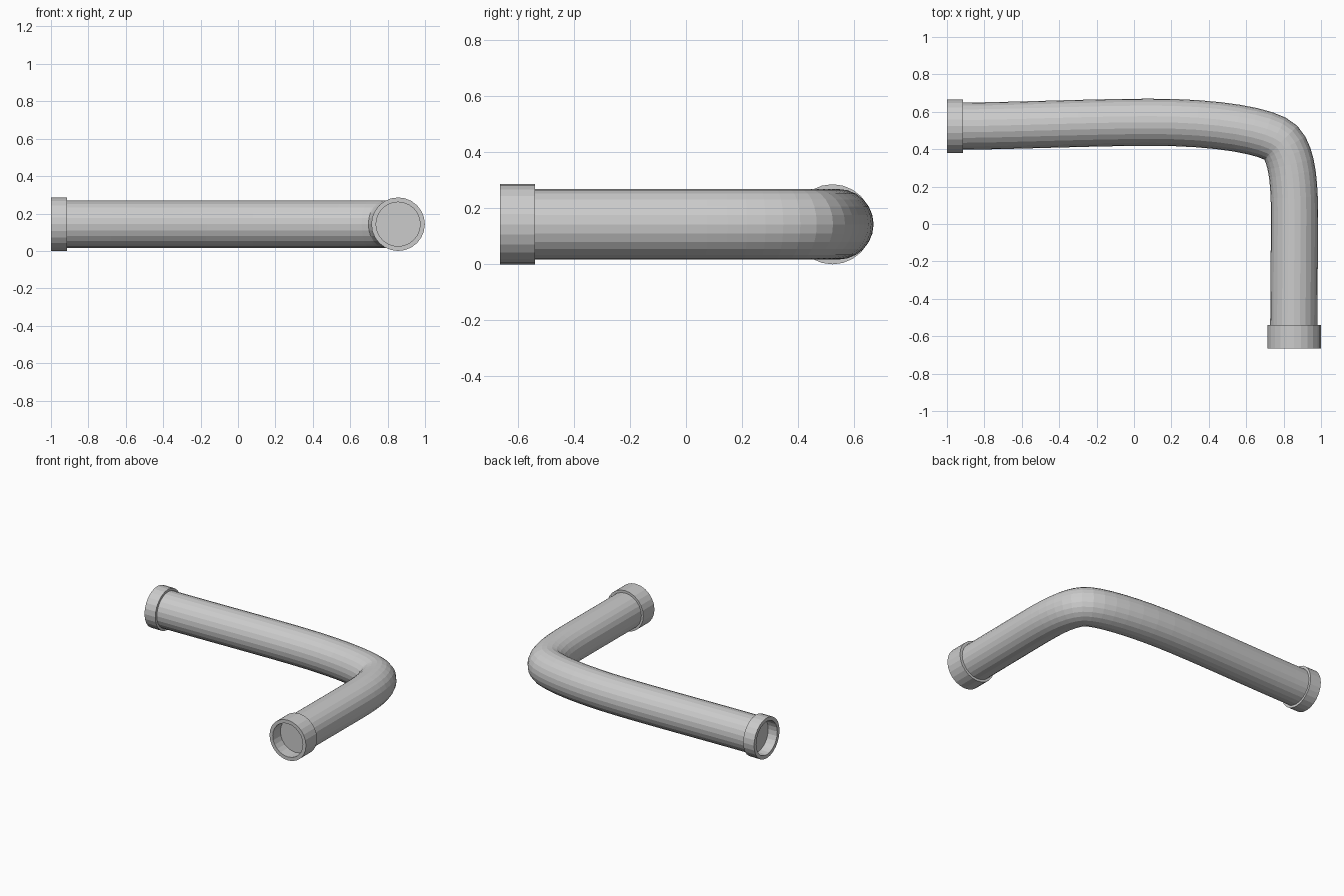
import bpy, bmesh, math
from mathutils import Matrix

if "Cube" in bpy.data.objects:
    bpy.data.objects.remove(bpy.data.objects["Cube"])

Z, SIDES = 0.143, 24
PIPE_R, COLLAR_R, BORE_R = 0.126, 0.143, 0.118


# Bent pipe: round section swept along a curve, capped inside the collars
def pipe(name, path):
    cu = bpy.data.curves.new(name, 'CURVE')
    cu.dimensions = '3D'
    cu.bevel_depth = PIPE_R
    cu.bevel_resolution = (SIDES - 4) // 2
    cu.use_fill_caps = True
    cu.resolution_u = 8
    sp = cu.splines.new('BEZIER')
    sp.bezier_points.add(len(path) - 1)
    for p, (co, hl, hr) in zip(sp.bezier_points, path):
        p.handle_left_type = p.handle_right_type = 'FREE'
        p.co, p.handle_left, p.handle_right = [(x, y, Z) for x, y in (co, hl, hr)]
    ob = bpy.data.objects.new(name, cu)
    bpy.context.collection.objects.link(ob)
    bpy.context.view_layer.objects.active = ob
    ob.select_set(True)
    bpy.ops.object.convert(target='MESH')
    for f in bpy.context.object.data.polygons:
        f.use_smooth = False
    bpy.ops.object.select_all(action='DESELECT')


# End collar: hollow ring from its open rim back along the local z axis
def collar(name, loc, rot, length):
    bm = bmesh.new()
    profile = [(COLLAR_R, 0), (COLLAR_R, length), (BORE_R, length), (BORE_R, 0)]
    rings = []
    for r, z in profile:
        rings.append([bm.verts.new((r * math.cos(a), r * math.sin(a), z))
                      for a in (2 * math.pi * i / SIDES for i in range(SIDES))])
    for k in range(4):
        a, b = rings[k], rings[(k + 1) % 4]
        for i in range(SIDES):
            j = (i + 1) % SIDES
            bm.faces.new((a[i], a[j], b[j], b[i]))
    bmesh.ops.recalc_face_normals(bm, faces=bm.faces)
    bm.transform(Matrix.Translation(loc) @ rot)
    me = bpy.data.meshes.new(name)
    bm.to_mesh(me)
    bm.free()
    bpy.context.collection.objects.link(bpy.data.objects.new(name, me))


# Each path point: position, left handle, right handle
pipe("bent_pipe", [
    ((-0.93, 0.523), (-1.0, 0.522), (-0.6, 0.526)),
    ((0.08, 0.544), (-0.25, 0.543), (0.45, 0.546)),
    ((0.785, 0.435), (0.725, 0.495), (0.85, 0.365)),
    ((0.858, 0.0), (0.86, 0.2), (0.857, -0.2)),
    ((0.854, -0.58), (0.855, -0.4), (0.853, -0.65)),
])

collar("left_collar", (-1.0, 0.523, Z), Matrix.Rotation(math.pi / 2, 4, 'Y'), 0.085)
collar("front_collar", (0.856, -0.665, Z), Matrix.Rotation(-math.pi / 2, 4, 'X'), 0.125)
